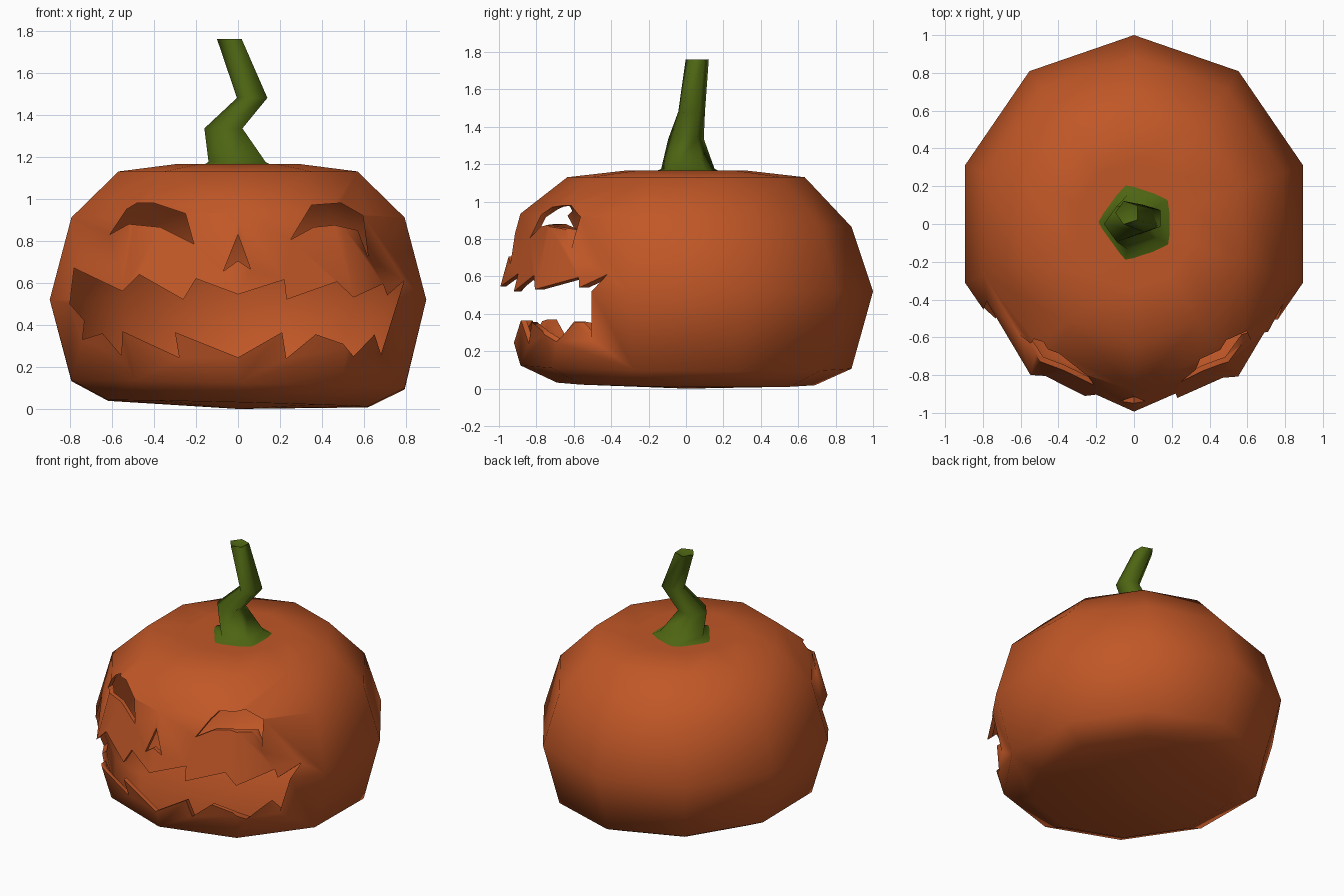
import bpy, bmesh, math

default_cube = bpy.data.objects.get("Cube")
if default_cube:
    bpy.data.objects.remove(default_cube, do_unlink=True)


def make_material(name, colour):
    material = bpy.data.materials.new(name)
    material.use_nodes = True
    material.diffuse_color = (*colour, 1)
    material.node_tree.nodes["Principled BSDF"].inputs["Base Color"].default_value = (*colour, 1)
    return material


orange = make_material("pumpkin orange", (0.53, 0.095, 0.02))
green = make_material("stem green", (0.075, 0.13, 0.006))


def add_object(name, bm, material=None):
    bmesh.ops.recalc_face_normals(bm, faces=bm.faces)
    mesh = bpy.data.meshes.new(name)
    bm.to_mesh(mesh)
    bm.free()
    obj = bpy.data.objects.new(name, mesh)
    bpy.context.collection.objects.link(obj)
    if material:
        mesh.materials.append(material)
    return obj


def activate(obj):
    bpy.ops.object.select_all(action="DESELECT")
    obj.select_set(True)
    bpy.context.view_layer.objects.active = obj


def smooth(obj, degrees):
    activate(obj)
    bpy.ops.object.shade_smooth_by_angle(angle=math.radians(degrees))


def loft(name, rings, sides, start, bottom, top, material):
    """Join rings (centre x, centre y, z, radius x, radius y), closing both ends at a point."""
    bm = bmesh.new()
    loops = []
    for cx, cy, z, rx, ry in rings:
        angles = [start + math.tau * i / sides for i in range(sides)]
        loops.append([bm.verts.new((cx + rx * math.cos(a), cy + ry * math.sin(a), z))
                      for a in angles])
    ends = [bm.verts.new(bottom), bm.verts.new(top)]
    for i in range(sides):
        j = (i + 1) % sides
        for low, high in zip(loops, loops[1:]):
            bm.faces.new((low[i], low[j], high[j], high[i]))
        bm.faces.new((ends[0], loops[0][j], loops[0][i]))
        bm.faces.new((ends[1], loops[-1][i], loops[-1][j]))
    return add_object(name, bm, material)


def cutter(name, outline):
    """Prism through the front wall from an outline in x and z."""
    bm = bmesh.new()
    face = bm.faces.new([bm.verts.new((x, -1.3, z)) for x, z in outline])
    result = bmesh.ops.extrude_face_region(bm, geom=[face])
    moved = [v for v in result["geom"] if isinstance(v, bmesh.types.BMVert)]
    bmesh.ops.translate(bm, verts=moved, vec=(0, 1.15, 0))
    obj = add_object(name, bm)
    obj.hide_render = True
    return obj


# Ten-sided body, slightly narrower than deep
profile = [(0.69, 0.025), (0.885, 0.115), (1.0, 0.52), (0.885, 0.9), (0.635, 1.13), (0.33, 1.165)]
body = loft("pumpkin_shell", [(0, 0, z, r * 0.942, r) for r, z in profile],
            10, math.pi / 2, (0, 0, 0), (0, 0, 1.12), orange)

# Uneven hand-made lean of the base and the shoulder
for v in body.data.vertices:
    if 0.01 < v.co.z < 0.2:
        v.co.z -= 0.025 * v.co.x + 0.01 * v.co.y
    elif 0.8 < v.co.z < 1:
        v.co.z -= 0.04 * v.co.y

# Hollow wall
hollow = body.modifiers.new("hollow", "SOLIDIFY")
hollow.thickness = 0.03
hollow.offset = -1

# Carved face
mouth = [
    (-0.78, 0.67), (-0.55, 0.56), (-0.47, 0.64), (-0.26, 0.52), (-0.2, 0.62), (0, 0.545),
    (0.22, 0.615), (0.23, 0.52), (0.47, 0.605), (0.55, 0.53), (0.69, 0.595), (0.71, 0.54),
    (0.79, 0.61), (0.68, 0.26), (0.65, 0.355), (0.55, 0.25), (0.5, 0.31), (0.37, 0.355),
    (0.23, 0.24), (0.21, 0.365), (0, 0.245), (-0.3, 0.365), (-0.28, 0.245), (-0.55, 0.37),
    (-0.555, 0.255), (-0.645, 0.36), (-0.74, 0.33), (-0.73, 0.42), (-0.8, 0.5)]
right_eye = [(-0.61, 0.83), (-0.53, 0.95), (-0.48, 0.98), (-0.4, 0.98), (-0.25, 0.93),
             (-0.21, 0.785), (-0.37, 0.865), (-0.52, 0.88)]
left_eye = [(0.25, 0.805), (0.35, 0.97), (0.49, 0.98), (0.595, 0.92), (0.62, 0.72),
            (0.57, 0.85), (0.46, 0.875), (0.36, 0.865)]
nose = [(0, 0.83), (0.06, 0.665), (0, 0.705), (-0.07, 0.655)]

cutters = []
for name, outline in (("mouth", mouth), ("right_eye", right_eye),
                      ("left_eye", left_eye), ("nose", nose)):
    tool = cutter(name + "_cutter", outline)
    carve = body.modifiers.new(name, "BOOLEAN")
    carve.operation = "DIFFERENCE"
    carve.solver = "EXACT"
    carve.object = tool
    cutters.append(tool)

activate(body)
for modifier_name in [m.name for m in body.modifiers]:
    bpy.ops.object.modifier_apply(modifier=modifier_name)
for tool in cutters:
    bpy.data.objects.remove(tool, do_unlink=True)
smooth(body, 60)

# Crooked five-sided stem with a flared foot
stem = loft("stem", [
    (0.02, 0.01, 1.145, 0.215, 0.215),
    (0.01, 0.01, 1.175, 0.15, 0.15),
    (-0.06, 0.0, 1.335, 0.1, 0.1),
    (0.075, 0.03, 1.48, 0.08, 0.075),
    (-0.035, 0.06, 1.76, 0.065, 0.065)],
    5, math.pi, (0, 0, 1.11), (-0.035, 0.06, 1.735), green)
smooth(stem, 80)
